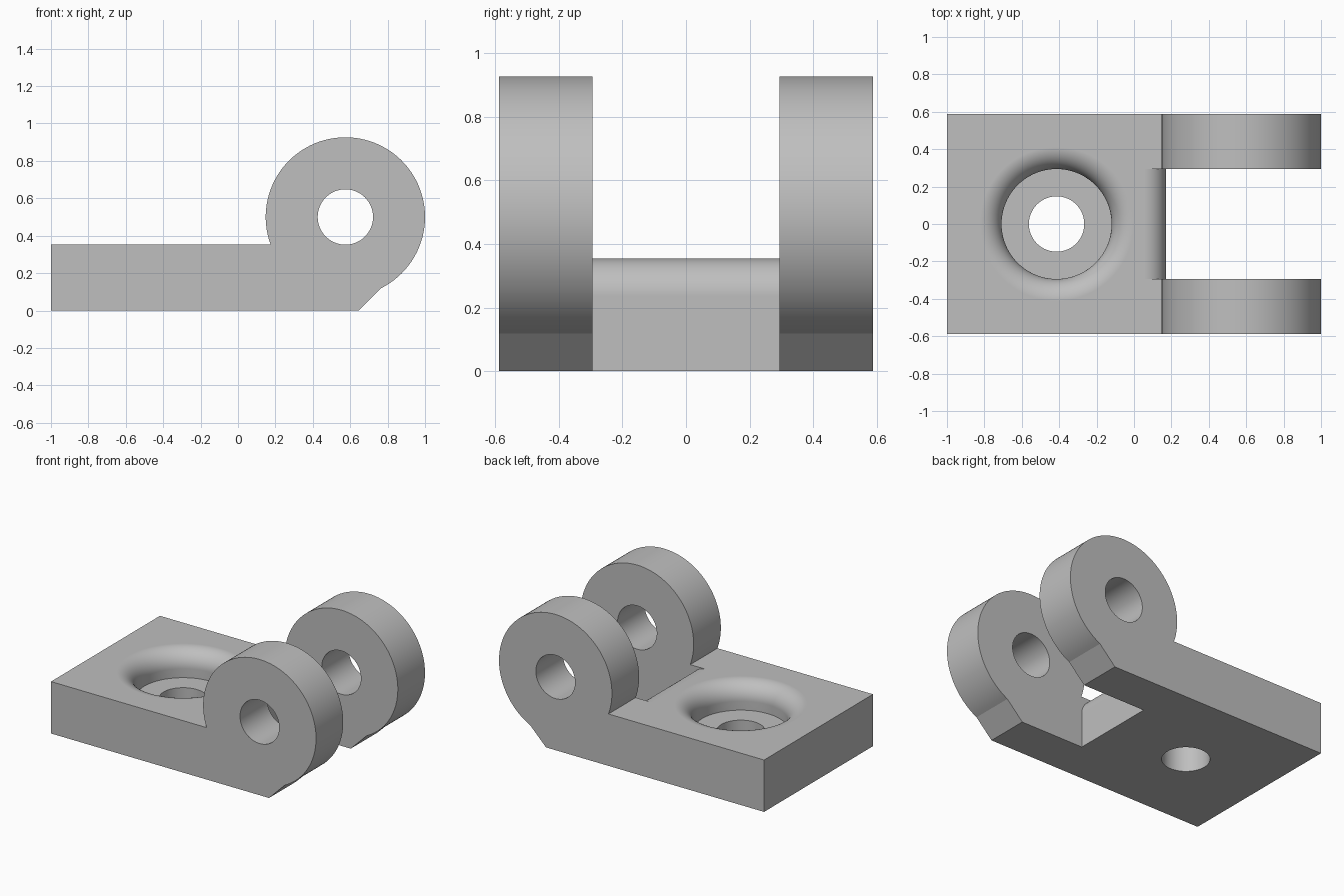
import bpy, bmesh
from math import sin, cos, pi, radians, atan2

if "Cube" in bpy.data.objects:
    bpy.data.objects.remove(bpy.data.objects["Cube"])

# Main dimensions
HALF_W, SLOT_HALF, THICK = 0.587, 0.294, 0.354
PIN_X, PIN_Z, KNUCKLE_R, HOLE_R = 0.574, 0.5, 0.426, 0.148
BORE_X, BORE_R, BORE_FLOOR, FILLET = -0.414, 0.294, 0.176, 0.117
SLOT_X = 0.17

grey = bpy.data.materials.new("plain grey")
grey.use_nodes = True
grey.diffuse_color = (0.52, 0.52, 0.52, 1)
grey.node_tree.nodes["Principled BSDF"].inputs["Base Color"].default_value = (0.52, 0.52, 0.52, 1)


def arc(cx, cz, r, start, end, n):
    """Points along an arc, angles in radians."""
    steps = [start + (end - start) * i / n for i in range(n + 1)]
    return [(cx + r * cos(a), cz + r * sin(a)) for a in steps]


def finish(name, bm):
    bmesh.ops.recalc_face_normals(bm, faces=bm.faces)
    mesh = bpy.data.meshes.new(name)
    bm.to_mesh(mesh)
    bm.free()
    mesh.materials.append(grey)
    obj = bpy.data.objects.new(name, mesh)
    bpy.context.collection.objects.link(obj)
    return obj


def extrude_profile(name, points, half):
    """Extrude an xz outline across y from -half to half."""
    bm = bmesh.new()
    face = bm.faces.new([bm.verts.new((x, -half, z)) for x, z in points])
    new = bmesh.ops.extrude_face_region(bm, geom=[face])["geom"]
    verts = [g for g in new if isinstance(g, bmesh.types.BMVert)]
    bmesh.ops.translate(bm, verts=verts, vec=(0, 2 * half, 0))
    return finish(name, bm)


def revolve_profile(name, points, x, n):
    """Turn a radius/height outline about a vertical axis, closed by end caps."""
    bm = bmesh.new()
    rings = [[bm.verts.new((x + r * cos(2 * pi * i / n), r * sin(2 * pi * i / n), z))
              for i in range(n)] for r, z in points]
    for low, high in zip(rings, rings[1:]):
        for i in range(n):
            j = (i + 1) % n
            bm.faces.new((low[i], low[j], high[j], high[i]))
    bm.faces.new(rings[0])
    bm.faces.new(rings[-1])
    return finish(name, bm)


# Bracket body: plate, chamfered toe and round knuckle in one outline
toe_x, toe_z = 0.764, 0.119
start = atan2(toe_z - PIN_Z, toe_x - PIN_X)
meet = THICK - PIN_Z
end = pi + atan2(-meet, (KNUCKLE_R ** 2 - meet ** 2) ** 0.5)
outline = [(-1, THICK), (-1, 0), (toe_x - toe_z, 0)]
outline += arc(PIN_X, PIN_Z, KNUCKLE_R, start, end, 72)
bracket = extrude_profile("hinge_bracket", outline, HALF_W)

# Slot between the two lugs, leaving a rounded plate end
slot = [(1.2, -0.2), (SLOT_X, -0.2)]
slot += arc(SLOT_X - FILLET, THICK - FILLET, FILLET, 0, pi / 2, 14)
slot += [(SLOT_X - FILLET, 1.2), (1.2, 1.2)]
slot_cutter = extrude_profile("slot_cutter", slot, SLOT_HALF)

# Pin hole through both lugs
pin_cutter = extrude_profile("pin_hole_cutter", arc(PIN_X, PIN_Z, HOLE_R, 0, 2 * pi, 64)[:-1], 1)

# Counterbored screw hole with a rounded lip
bore = [(HOLE_R, -0.2), (HOLE_R, BORE_FLOOR), (BORE_R, BORE_FLOOR)]
bore += arc(BORE_R + FILLET, THICK - FILLET, FILLET, pi, pi / 2, 14)
bore += [(BORE_R + FILLET, THICK + 0.2)]
bore_cutter = revolve_profile("screw_hole_cutter", bore, BORE_X, 80)

# Cut the openings
bpy.ops.object.select_all(action="DESELECT")
bpy.context.view_layer.objects.active = bracket
bracket.select_set(True)
for cutter in (slot_cutter, pin_cutter, bore_cutter):
    cutter.hide_render = True
    mod = bracket.modifiers.new(cutter.name, "BOOLEAN")
    mod.operation, mod.solver, mod.object = "DIFFERENCE", "EXACT", cutter
    bpy.ops.object.modifier_apply(modifier=mod.name)
    bpy.data.objects.remove(cutter)

# Smooth curves, crisp edges, level flats
bpy.ops.object.shade_smooth_by_angle(angle=radians(14))
weighted = bracket.modifiers.new("flat_faces", "WEIGHTED_NORMAL")
weighted.keep_sharp = True
